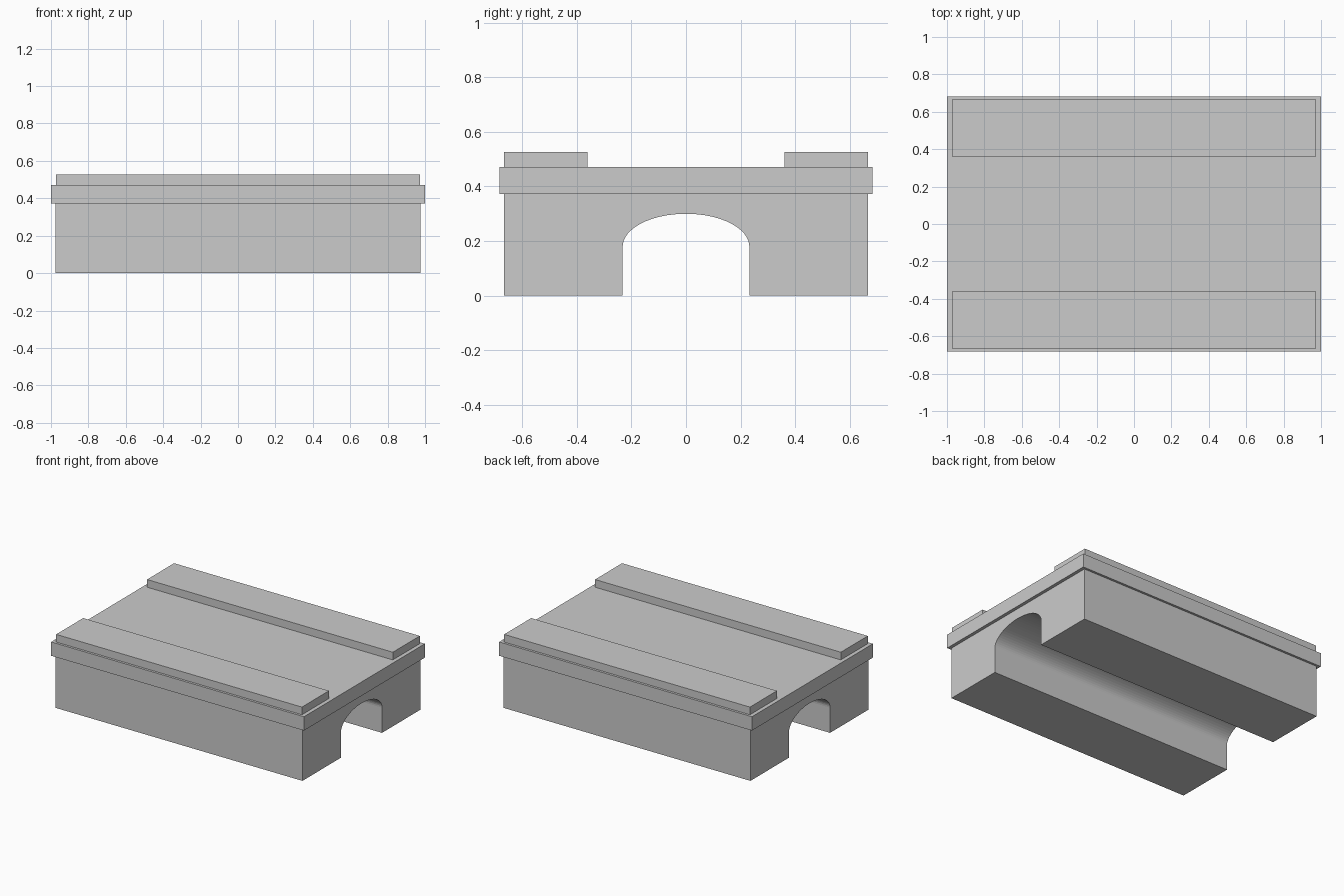
import bpy, bmesh, math

if "Cube" in bpy.data.objects:
    bpy.data.objects.remove(bpy.data.objects["Cube"])


def box(name, x, y, z):
    """Box from (min, max) ranges."""
    bm = bmesh.new()
    bmesh.ops.create_cube(bm, size=1)
    for v in bm.verts:
        v.co = [sum(r) / 2 + c * (r[1] - r[0]) for c, r in zip(v.co, (x, y, z))]
    return finish(name, bm)


def finish(name, bm):
    bmesh.ops.recalc_face_normals(bm, faces=bm.faces)
    mesh = bpy.data.meshes.new(name)
    bm.to_mesh(mesh)
    bm.free()
    obj = bpy.data.objects.new(name, mesh)
    bpy.context.collection.objects.link(obj)
    return obj


# Base with a tunnel: half-elliptic arch profile extruded along x
HALF_X, HALF_Y, TOP = 0.977, 0.667, 0.372
OPEN, SPRING, RISE, SEGMENTS = 0.232, 0.18, 0.12, 32
arch = [(-OPEN * math.cos(math.pi * i / SEGMENTS),
         SPRING + RISE * math.sin(math.pi * i / SEGMENTS))
        for i in range(SEGMENTS + 1)]
profile = ([(-HALF_Y, 0), (-OPEN, 0)] + arch
           + [(OPEN, 0), (HALF_Y, 0), (HALF_Y, TOP), (-HALF_Y, TOP)])
bm = bmesh.new()
face = bm.faces.new([bm.verts.new((-HALF_X, y, z)) for y, z in profile])
ext = bmesh.ops.extrude_face_region(bm, geom=[face], use_keep_orig=True)
moved = [g for g in ext["geom"] if isinstance(g, bmesh.types.BMVert)]
bmesh.ops.translate(bm, verts=moved, vec=(2 * HALF_X, 0, 0))
finish("arched_base", bm)

# Overhanging deck slab
box("deck", (-1, 1), (-0.683, 0.683), (TOP, 0.471))

# Raised kerbs along both long sides
for name, side in (("front_kerb", -1), ("back_kerb", 1)):
    box(name, (-0.972, 0.972), sorted((side * 0.361, side * 0.666)), (0.471, 0.526))
